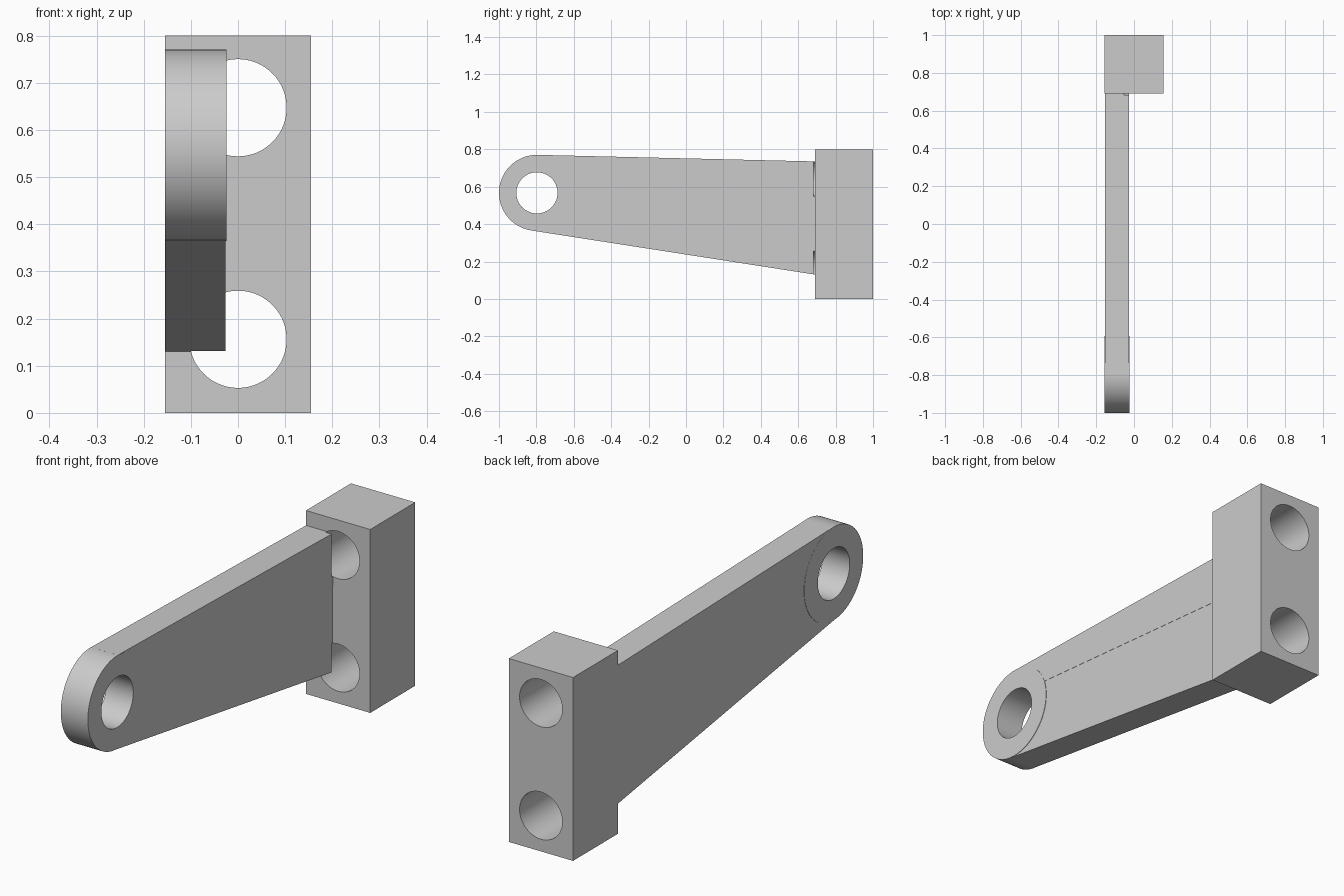
import bpy, bmesh
from math import radians
from mathutils import Matrix, Vector

default = bpy.data.objects.get("Cube")
if default:
    bpy.data.objects.remove(default, do_unlink=True)

# Single material
grey = bpy.data.materials.new("plain grey")
grey.use_nodes = True
grey.diffuse_color = (0.6, 0.6, 0.6, 1)
grey.node_tree.nodes["Principled BSDF"].inputs["Base Color"].default_value = (0.6, 0.6, 0.6, 1)


def finish(bm, name):
    bmesh.ops.recalc_face_normals(bm, faces=bm.faces)
    mesh = bpy.data.meshes.new(name)
    bm.to_mesh(mesh)
    bm.free()
    mesh.materials.append(grey)
    obj = bpy.data.objects.new(name, mesh)
    bpy.context.collection.objects.link(obj)
    return obj


def cylinder(name, center, radius, depth, axis):
    bm = bmesh.new()
    turn = Matrix.Rotation(radians(90), 4, "Y" if axis == "X" else "X")
    bmesh.ops.create_cone(bm, cap_ends=True, segments=96, radius1=radius, radius2=radius,
                          depth=depth, matrix=Matrix.Translation(center) @ turn)
    return finish(bm, name)


def plate(name, outline, x0, x1):
    """Extrude a (y, z) outline across x."""
    bm = bmesh.new()
    face = bm.faces.new([bm.verts.new((x0, y, z)) for y, z in outline])
    ext = bmesh.ops.extrude_face_region(bm, geom=[face])
    moved = [v for v in ext["geom"] if isinstance(v, bmesh.types.BMVert)]
    bmesh.ops.translate(bm, verts=moved, vec=Vector((x1 - x0, 0, 0)))
    return finish(bm, name)


def cut(obj, cutters):
    for cutter in cutters:
        mod = obj.modifiers.new("bore", "BOOLEAN")
        mod.operation = "DIFFERENCE"
        mod.solver = "EXACT"
        mod.object = cutter


PIVOT_Y, PIVOT_Z = -0.797, 0.567
BLOCK_FRONT = 0.69

# Mounting block, boss, and arm halves meeting at a faint seam
block = plate("mounting_block", [(BLOCK_FRONT, 0), (1, 0), (1, 0.8), (BLOCK_FRONT, 0.8)], -0.155, 0.155)
boss = cylinder("pivot_boss", (-0.0897, PIVOT_Y, PIVOT_Z), 0.203, 0.1306, "X")
seam = [(BLOCK_FRONT, 0.51), (-0.61, 0.635), (PIVOT_Y, PIVOT_Z)]
upper = plate("arm_upper", [(-0.792, 0.77), (BLOCK_FRONT, 0.735)] + seam, -0.1545, -0.0255)
lower = plate("arm_lower", [(-0.828, 0.366), (BLOCK_FRONT, 0.13)] + seam, -0.1535, -0.0265)

# Bores: pivot hole, and bolt holes that slightly notch the arm end
pivot_cutter = cylinder("pivot_cutter", (-0.09, PIVOT_Y, PIVOT_Z), 0.11, 0.5, "X")
bolt_cutters = [cylinder("bolt_cutter", (0, 0.882, z), 0.103, 0.4, "Y") for z in (0.156, 0.647)]
cut(block, bolt_cutters)
cut(boss, [pivot_cutter])
for half in (upper, lower):
    cut(half, [pivot_cutter] + bolt_cutters)

# Apply the cuts, shade and clear the cutters
for obj in (block, boss, upper, lower):
    bpy.ops.object.select_all(action="DESELECT")
    bpy.context.view_layer.objects.active = obj
    obj.select_set(True)
    for mod in list(obj.modifiers):
        bpy.ops.object.modifier_apply(modifier=mod.name)
    bpy.ops.object.shade_smooth_by_angle(angle=radians(30))
for cutter in [pivot_cutter] + bolt_cutters:
    bpy.data.objects.remove(cutter, do_unlink=True)
